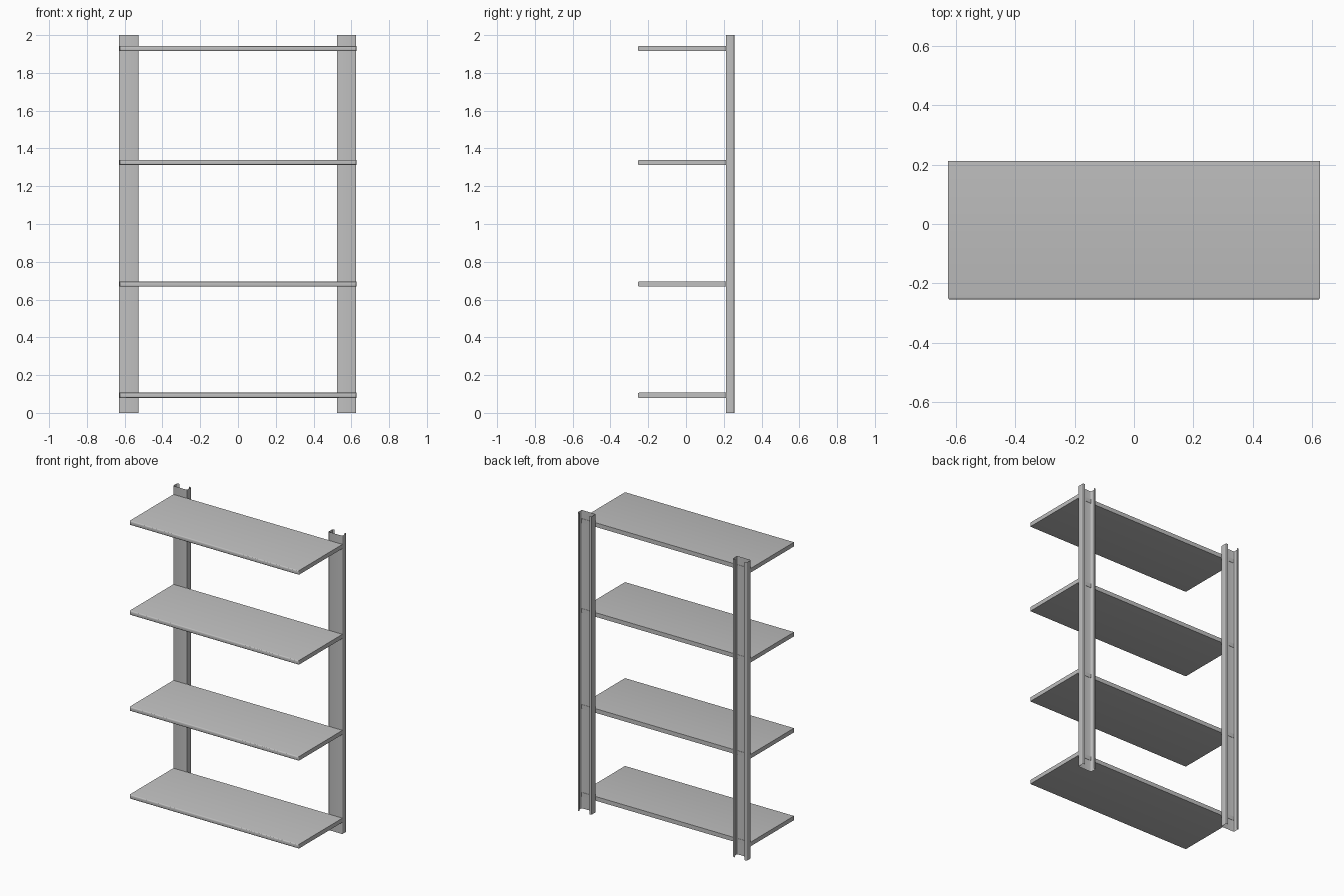
import bpy
import bmesh
import math

if "Cube" in bpy.data.objects:
    bpy.data.objects.remove(bpy.data.objects["Cube"], do_unlink=True)

metal = bpy.data.materials.new("grey metal")
metal.use_nodes = True
grey = (0.53, 0.53, 0.53, 1)
metal.diffuse_color = grey
metal.node_tree.nodes["Principled BSDF"].inputs["Base Color"].default_value = grey


def finish(bm, name):
    """Turn a bmesh into a smooth-shaded object that keeps its sharp edges."""
    mesh = bpy.data.meshes.new(name)
    bm.to_mesh(mesh)
    bm.free()
    mesh.materials.append(metal)
    obj = bpy.data.objects.new(name, mesh)
    bpy.context.collection.objects.link(obj)
    bpy.ops.object.select_all(action="DESELECT")
    obj.select_set(True)
    bpy.context.view_layer.objects.active = obj
    bpy.ops.object.shade_smooth_by_angle(angle=math.radians(35))
    return obj


def post(name, x0, x1):
    """Thin sheet channel: web at the front, flanges and short lips behind."""
    front, back, lip, height = 0.211, 0.256, 0.015, 2.0
    path = [(x0 + lip, back), (x0, back), (x0, front),
            (x1, front), (x1, back), (x1 - lip, back)]
    bm = bmesh.new()
    low = [bm.verts.new((x, y, 0)) for x, y in path]
    high = [bm.verts.new((x, y, height)) for x, y in path]
    for i in range(len(path) - 1):
        bm.faces.new((low[i], low[i + 1], high[i + 1], high[i]))
    # Round the folds of the sheet
    folds = [e for e in bm.edges if len(e.link_faces) == 2]
    bmesh.ops.bevel(bm, geom=folds, offset=0.005, segments=3,
                    profile=0.5, affect="EDGES")
    finish(bm, name)


def shelf(name, z0, z1):
    """Flat board with a rounded front edge and front corners."""
    half, front, back = 0.627, -0.255, 0.213
    bm = bmesh.new()
    bmesh.ops.create_cube(bm, size=1)
    for v in bm.verts:
        v.co.x *= 2 * half
        v.co.y = front if v.co.y < 0 else back
        v.co.z = z0 if v.co.z < 0 else z1
    front_edges = [e for e in bm.edges if all(v.co.y < 0 for v in e.verts)]
    bmesh.ops.bevel(bm, geom=front_edges, offset=0.008, segments=3,
                    profile=0.5, affect="EDGES")
    finish(bm, name)


# Uprights
post("right_post", -0.63, -0.527)
post("left_post", 0.523, 0.626)

# Shelves, bottom to top
for i, z in enumerate((0.079, 0.668, 1.312, 1.915)):
    shelf(f"shelf_{i + 1}", z, z + 0.028)
